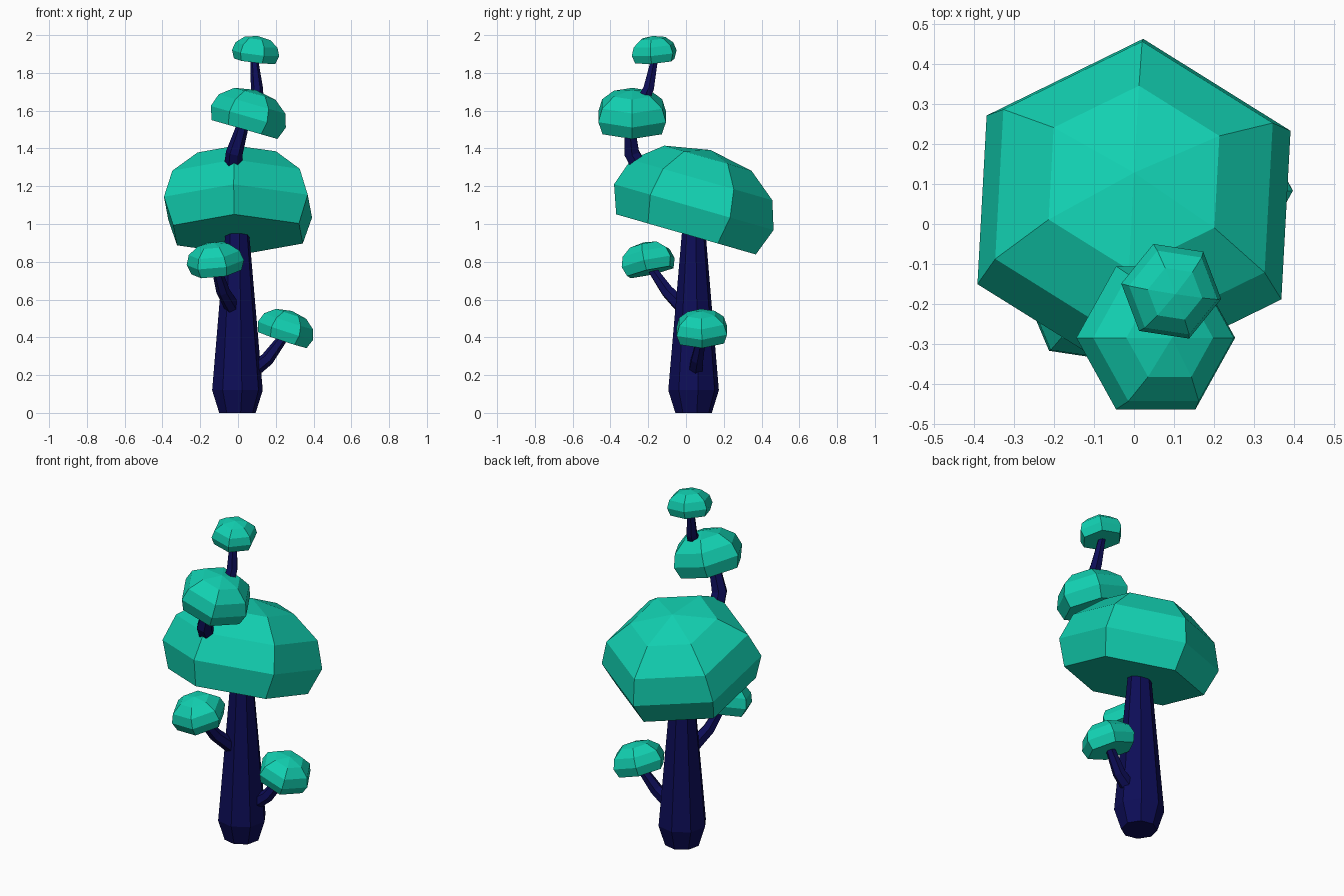
import bpy, bmesh, math
from mathutils import Vector

if "Cube" in bpy.data.objects:
    bpy.data.objects.remove(bpy.data.objects["Cube"])


def material(name, color):
    m = bpy.data.materials.new(name)
    m.diffuse_color = (*color, 1)
    m.use_nodes = True
    m.node_tree.nodes["Principled BSDF"].inputs["Base Color"].default_value = m.diffuse_color
    return m


TEAL = material("teal leaves", (0.006, 0.63, 0.44))
NAVY = material("navy bark", (0.004, 0.004, 0.095))


def loft(name, rings, sides, spin, mat, apex=None):
    """Skin rings of (centre, axis, radius); optional pointed top."""
    bm = bmesh.new()
    loops = []
    for c, n, r in rings:
        q = Vector((0, 0, 1)).rotation_difference(Vector(n))
        loop = []
        for i in range(sides):
            a = math.radians(spin) + math.tau * i / sides
            p = Vector(c) + q @ Vector((r * math.cos(a), r * math.sin(a), 0))
            loop.append(bm.verts.new(p))
        loops.append(loop)
    for lo, hi in zip(loops, loops[1:]):
        for i in range(sides):
            j = (i + 1) % sides
            bm.faces.new((lo[i], lo[j], hi[j], hi[i]))
    bm.faces.new(loops[0][::-1])
    top = loops[-1]
    if apex is None:
        bm.faces.new(top)
    else:
        v = bm.verts.new(apex)
        for i in range(sides):
            bm.faces.new((top[i], top[(i + 1) % sides], v))
    bmesh.ops.recalc_face_normals(bm, faces=bm.faces)
    me = bpy.data.meshes.new(name)
    bm.to_mesh(me)
    bm.free()
    me.materials.append(mat)
    ob = bpy.data.objects.new(name, me)
    bpy.context.collection.objects.link(ob)


def canopy(name, base, axis, scale, spin):
    """Six-sided flat-bottomed leaf dome."""
    n, b = Vector(axis).normalized(), Vector(base)
    profile = [(0, .385), (.15, .44), (.30, .39), (.42, .24)]
    rings = [(b + n * h * scale, n, r * scale) for h, r in profile]
    loft(name, rings, 6, spin, TEAL, b + n * .465 * scale)


def branch(name, pts, radii):
    """Tapered bent stem following a few points."""
    pts = [Vector(p) for p in pts]
    rings = []
    for i, p in enumerate(pts):
        d = pts[min(i + 1, len(pts) - 1)] - pts[max(i - 1, 0)]
        rings.append((p, d.normalized(), radii[i]))
    loft(name, rings, 6, 0, NAVY)


# Trunk, narrowing at the foot and towards the top
up = (0, 0, 1)
loft("trunk", [((-.003, .04, 0), up, .098), ((-.003, .04, .12), up, .136),
               ((-.004, .041, .95), up, .064)], 8, 10, NAVY)

# Leaf domes
canopy("main_canopy", (0, 0, .945), (0, .276, .961), 1.0, 27)
canopy("upper_canopy", (.035, -.285, 1.50), (.276, 0, .961), .47, 0)
canopy("top_canopy", (.088, -.165, 1.862), (.12, -.08, 1), .29, -9)
canopy("left_canopy", (-.114, -.189, .745), (-.12, -.22, 1), .35, -8)
canopy("right_canopy", (.235, .085, .385), (.33, -.03, 1), .35, 0)

# Branches
branch("left_branch", [(-.02, 0, .54), (-.08, -.10, .645), (-.113, -.18, .76)],
       [.042, .036, .026])
branch("right_branch", [(.07, .05, .22), (.155, .06, .285), (.24, .083, .40)],
       [.042, .036, .026])
branch("upper_branch", [(-.025, -.25, 1.31), (-.02, -.287, 1.375), (.025, -.30, 1.52)],
       [.048, .045, .032])
branch("top_branch", [(.10, -.225, 1.66), (.10, -.197, 1.72), (.085, -.165, 1.88)],
       [.036, .032, .02])
